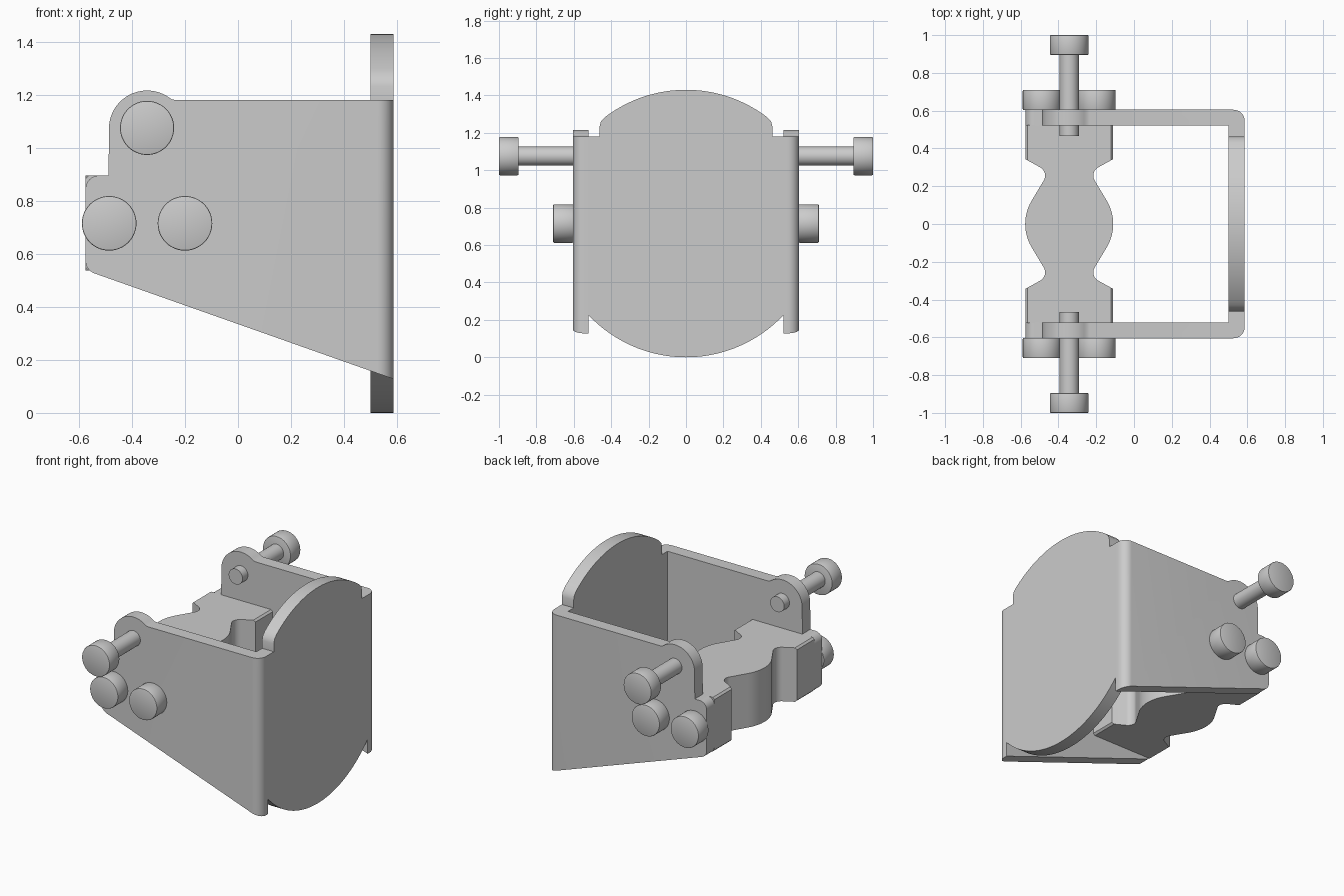
import bpy, bmesh, math
from mathutils import Vector, Matrix

if "Cube" in bpy.data.objects:
    bpy.data.objects.remove(bpy.data.objects["Cube"])

XC = -0.343   # centre line of the cradle and screws


def rounded(corners, steps=10):
    """Polygon from (a, b, radius) corners, each corner filleted."""
    out, n = [], len(corners)
    for i, (a, b, r) in enumerate(corners):
        p = Vector((a, b))
        if r == 0:
            out.append((a, b))
            continue
        u = (Vector(corners[i - 1][:2]) - p).normalized()
        v = (Vector(corners[(i + 1) % n][:2]) - p).normalized()
        half = u.angle(v) / 2
        t1, t2 = p + u * r / math.tan(half), p + v * r / math.tan(half)
        c = p + (u + v).normalized() * r / math.sin(half)
        for k in range(steps + 1):
            d = (t1 - c).lerp(t2 - c, k / steps).normalized() * r
            out.append(tuple(c + d))
    return out


def arc(ca, cb, r, start, end, steps):
    return [(ca + r * math.cos(math.radians(start + (end - start) * k / steps)),
             cb + r * math.sin(math.radians(start + (end - start) * k / steps)))
            for k in range(steps + 1)]


def prism(name, pts, lo, hi, place, bevel_test=None, width=0.0, segs=1):
    """Extrude a 2D profile from lo to hi; place maps (a, b, depth) to xyz."""
    bm = bmesh.new()
    bottom = [bm.verts.new(place(a, b, lo)) for a, b in pts]
    top = [bm.verts.new(place(a, b, hi)) for a, b in pts]
    bm.faces.new(bottom)
    bm.faces.new(top)
    for i in range(len(pts)):
        j = (i + 1) % len(pts)
        bm.faces.new((bottom[i], bottom[j], top[j], top[i]))
    bmesh.ops.recalc_face_normals(bm, faces=bm.faces)
    if bevel_test:
        edges = [e for e in bm.edges if bevel_test(e.verts[0].co, e.verts[1].co)]
        bmesh.ops.bevel(bm, geom=edges, offset=width, segments=segs,
                        profile=0.5, affect='EDGES')
    return finish(name, bm)


def finish(name, bm):
    bmesh.ops.recalc_face_normals(bm, faces=bm.faces)
    mesh = bpy.data.meshes.new(name)
    bm.to_mesh(mesh)
    bm.free()
    ob = bpy.data.objects.new(name, mesh)
    bpy.context.collection.objects.link(ob)
    bpy.ops.object.select_all(action='DESELECT')
    ob.select_set(True)
    bpy.context.view_layer.objects.active = ob
    bpy.ops.object.shade_smooth_by_angle(angle=math.radians(30))
    return ob


def rod(name, x, z, r, y0, y1, rim=0.0):
    """Cylinder along y, with optional softened rims."""
    bm = bmesh.new()
    m = Matrix.Translation((x, (y0 + y1) / 2, z)) @ Matrix.Rotation(math.pi / 2, 4, 'X')
    bmesh.ops.create_cone(bm, cap_ends=True, segments=48, radius1=r, radius2=r,
                          depth=abs(y1 - y0), matrix=m)
    if rim:
        caps = {e for f in bm.faces if len(f.verts) > 4 for e in f.edges}
        bmesh.ops.bevel(bm, geom=list(caps), offset=rim, segments=2,
                        profile=0.5, affect='EDGES')
    return finish(name, bm)


# Side plate outline: lug on top, rounded nose, sloping underside
nose = rounded([(-0.488, 0.895, 0), (-0.575, 0.895, 0.05),
                (-0.575, 0.538, 0.05), (0.586, 0.128, 0)])
plate = (nose + [(0.586, 1.18), (-0.235, 1.18), (-0.25, 1.183)]
         + arc(XC, 1.072, 0.144, 57, 180, 24))

for s, side in ((-1, "front"), (1, "back")):
    prism(side + "_side_plate", plate, 0.521, 0.605,
          lambda a, b, d: (a, s * d, b),
          lambda p, q: min(p.x, q.x) > 0.58 and min(abs(p.y), abs(q.y)) > 0.6,
          0.06, 8)
    # Two bolts clamping the cradle block
    for x, end in ((-0.486, "outer"), (-0.2, "inner")):
        rod(f"{side}_{end}_bolt", x, 0.715, 0.103, s * 0.603, s * 0.71, 0.005)
    # Long thumb screw through the lug
    rod(side + "_screw_shaft", XC, 1.075, 0.051, s * 0.465, s * 0.9)
    rod(side + "_screw_head", XC, 1.075, 0.102, s * 0.895, s, 0.005)

# End plate: disc arcs top and bottom, squared off between the sides
R = 0.715
low = math.degrees(math.acos(0.521 / R))
high = math.degrees(math.acos(0.43 / R))
end = (arc(0, R, R, 180 + low, 360 - low, 40)
       + [(0.521, 1.18), (0.462, 1.18), (0.462, 1.232), (0.455, 1.26)]
       + arc(0, R, R, high, 180 - high, 40)
       + [(-0.455, 1.26), (-0.462, 1.232), (-0.462, 1.18), (-0.521, 1.18)])
prism("end_plate", end, 0.5, 0.586, lambda a, b, d: (d, a, b))

# Cradle block: waisted outline with a bulging middle
half = [(0.232, -0.523, 0), (0.232, -0.343, 0), (0.108, -0.275, 0.05),
        (0.273, 0, 0.24),
        (0.108, 0.275, 0.05), (0.232, 0.343, 0), (0.232, 0.523, 0)]
block = rounded([(XC + a, b, r) for a, b, r in half]
                + [(XC - a, -b, r) for a, b, r in half])
prism("cradle_block", block, 0.537, 0.895, lambda a, b, d: (a, b, d),
      lambda p, q: abs(p.z - q.z) < 1e-4 and abs(p.x - q.x) < 1e-4
      and abs(p.x - XC) > 0.2315 and abs(p.y - q.y) > 0.1, 0.012)
